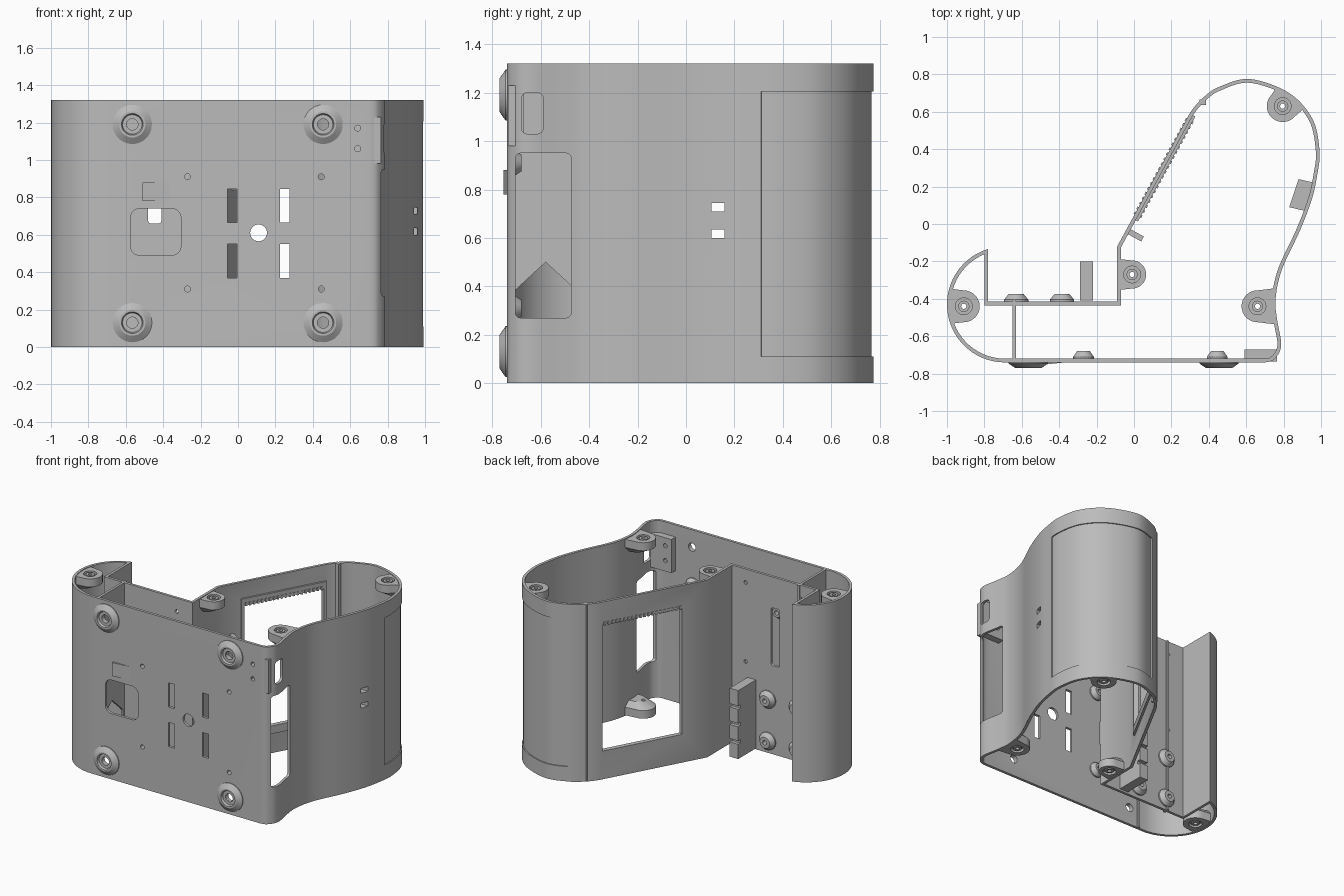
import bpy, bmesh, math
from mathutils import Vector

if "Cube" in bpy.data.objects:
    bpy.data.objects.remove(bpy.data.objects["Cube"])

H, T, FRONT = 1.32, 0.02, -0.74
grey = bpy.data.materials.new("matte_grey")
grey.use_nodes = True
grey.diffuse_color = (0.5, 0.5, 0.5, 1)
grey.node_tree.nodes["Principled BSDF"].inputs["Base Color"].default_value = (0.5, 0.5, 0.5, 1)

PLANES = {"xy": lambda u, v, w: (u, v, w),
          "xz": lambda u, v, w: (u, w, v),
          "yz": lambda u, v, w: (w, u, v)}


def finish(name, bm):
    bmesh.ops.recalc_face_normals(bm, faces=bm.faces[:])
    me = bpy.data.meshes.new(name)
    bm.to_mesh(me)
    bm.free()
    me.materials.append(grey)
    ob = bpy.data.objects.new(name, me)
    bpy.context.collection.objects.link(ob)
    return ob


def prism(name, pts, a, b, plane="xy", pts_b=None):
    bm = bmesh.new()
    lo = [bm.verts.new(PLANES[plane](p[0], p[1], a)) for p in pts]
    hi = [bm.verts.new(PLANES[plane](p[0], p[1], b)) for p in (pts_b or pts)]
    bm.faces.new(lo)
    bm.faces.new(hi)
    for i in range(len(lo)):
        j = (i + 1) % len(lo)
        bm.faces.new((lo[i], lo[j], hi[j], hi[i]))
    return finish(name, bm)


def lathe_y(name, x, z, y0, rings, n=32):
    """Closed ring profile (radius, depth along y) spun around a y axis."""
    bm = bmesh.new()
    loops = [[bm.verts.new((x + r * math.cos(k * math.tau / n), y0 + d,
                            z + r * math.sin(k * math.tau / n))) for k in range(n)] for r, d in rings]
    for i, a in enumerate(loops):
        b = loops[(i + 1) % len(loops)]
        for k in range(n):
            m = (k + 1) % n
            bm.faces.new((a[k], a[m], b[m], b[k]))
    return finish(name, bm)


def arc(cx, cy, r, a0, a1, n):
    return [(cx + r * math.cos(math.radians(a0 + (a1 - a0) * i / n)),
             cy + r * math.sin(math.radians(a0 + (a1 - a0) * i / n))) for i in range(n + 1)]


def circle(cx, cy, r, n=24):
    return arc(cx, cy, r, 0, 360, n)[:-1]


def rect(u0, v0, u1, v1, r=0):
    if not r:
        return [(u0, v0), (u1, v0), (u1, v1), (u0, v1)]
    return (arc(u0 + r, v0 + r, r, 180, 270, 6) + arc(u1 - r, v0 + r, r, 270, 360, 6)
            + arc(u1 - r, v1 - r, r, 0, 90, 6) + arc(u0 + r, v1 - r, r, 90, 180, 6))


def boolean(ob, cutter, op="DIFFERENCE", keep=False):
    mod = ob.modifiers.new("cut", "BOOLEAN")
    mod.object, mod.operation, mod.solver = cutter, op, "EXACT"
    bpy.context.view_layer.objects.active = ob
    bpy.ops.object.modifier_apply(modifier=mod.name)
    if not keep:
        bpy.data.objects.remove(cutter)


def cut(ob, pts, a, b, plane):
    boolean(ob, prism("cutter", pts, a, b, plane))


def spline(knots, n=8):
    out = []
    for a, b, c, d in zip(knots, knots[1:], knots[2:], knots[3:]):
        a, b, c, d = map(Vector, (a, b, c, d))
        for i in range(n):
            t = i / n
            out.append(tuple(0.5 * (2 * b + (c - a) * t + (2 * a - 5 * b + 4 * c - d) * t * t
                                    + (3 * b - a - 3 * c + d) * t ** 3)))
    return out + [knots[-2]]


def offset(path, d):
    out = []
    for i, p in enumerate(path):
        p, q, r = Vector(path[i - 1]), Vector(p), Vector(path[(i + 1) % len(path)])
        e, f = (q - p).normalized(), (r - q).normalized()
        n, m = Vector((-e.y, e.x)), Vector((-f.y, f.x))
        out.append(tuple(q + (n + m) * (d / (1 + n.dot(m)))))
    return out


# Outer outline, counter-clockwise from the tip of the small rounded end
bulge = arc(-0.69, -0.43, 0.31, 107, 270, 28)
sweep = spline([(0.55, -0.74), (0.70, -0.74), (0.757, -0.715), (0.787, -0.645), (0.765, -0.51),
                (0.757, -0.40), (0.79, -0.245), (0.885, -0.04), (0.95, 0.13), (0.98, 0.265),
                (0.992, 0.39), (0.955, 0.56), (0.83, 0.70), (0.62, 0.775), (0.46, 0.735),
                (0.375, 0.68), (0.297, 0.59), (0.2, 0.41)])
outline = bulge + sweep + [(-0.09, -0.12), (-0.09, -0.415), (-0.78, -0.415)]

shell = prism("shell_wall", outline, 0, H)
boolean(shell, prism("cutter", offset(outline, T), -0.1, H + 0.1))

# Shallow recessed panel around the large rounded end
outer, inner = offset(outline, -0.04), offset(outline, 0.008)
idx = [i for i, p in enumerate(outline) if p[1] > 0.31 and p[0] > 0.45]
cut(shell, [outer[i] for i in idx] + [inner[i] for i in reversed(idx)], 0.11, 1.205, "xy")


# Slanted wall helper: t runs along the wall, d goes inward
def slant(t0, t1, d0, d1):
    o, u, n = Vector((-0.09, -0.12)), Vector((0.479, 0.878)), Vector((0.878, -0.479))
    return [tuple(o + u * t + n * d) for t, d in ((t0, d0), (t1, d0), (t1, d1), (t0, d1))]


frame = prism("screen_frame", slant(0.17, 0.81, 0.015, 0.034), 0.15, 1.2)
for part in (shell, frame):
    cut(part, slant(0.19, 0.79, -0.1, 0.1), 0.21, 1.15, "xy")
for i in range(20):
    t = 0.195 + i * 0.03
    prism("screen_tooth", slant(t, t + 0.015, -0.006, 0.04), 1.145, 1.17)
prism("wall_peg", slant(0.085, 0.115, 0.01, 0.1), 0.84, 0.95)
prism("corner_rib", rect(0.35, 0.635, 0.385, 0.665), 0, H)

# Front openings
cut(shell, rect(-0.575, 0.49, -0.305, 0.74, 0.05), -0.8, -0.6, "xz")
for x in (-0.055, 0.225):
    for z in (0.37, 0.665):
        cut(shell, rect(x, z, x + 0.05, z + 0.18), -0.8, -0.6, "xz")
cut(shell, circle(0.11, 0.61, 0.045), -0.8, -0.6, "xz")

# Corner block with its two screw holes
block = prism("corner_block", rect(0.59, -0.735, 0.765, -0.67), 0.98, 1.23)
for z in (1.06, 1.17):
    for part in (shell, block):
        cut(part, circle(0.64, z, 0.016, 12), -0.8, -0.6, "xz")

# Side openings
cut(shell, rect(-0.68, 1.03, -0.59, 1.2, 0.025), 0.6, 1.1, "yz")
cut(shell, rect(-0.705, 0.27, -0.475, 0.95, 0.02), 0.7, 1.1, "yz")
bracket = prism("side_bracket", [(0.88, 0.24), (0.83, 0.09), (0.915, 0.07), (0.965, 0.22)], 0.55, 0.8)
for z in (0.6, 0.71):
    for part in (shell, bracket):
        cut(part, rect(0.105, z, 0.16, z + 0.035), 0.7, 1.1, "yz")

# Rear recess wall: slot and small holes
cut(shell, rect(-0.48, 0.66, -0.41, 1.09, 0.015), -0.5, -0.3, "xz")
for x in (-0.65, -0.2):
    for z in (0.63, 1.22):
        cut(shell, circle(x, z, 0.014, 12), -0.5, -0.3, "xz")

# Inner partition with a pointed doorway
partition = prism("inner_partition", rect(-0.65, -0.73, -0.632, -0.405), 0, H)
cut(partition, [(-0.71, -0.1), (-0.45, -0.1), (-0.45, 0.38), (-0.58, 0.5), (-0.71, 0.38)], -0.8, -0.5, "yz")

# Feet on the front, each with a stepped bore
for x in (-0.565, 0.455):
    for z in (0.13, 1.19):
        cut(shell, circle(x, z, 0.03), -0.8, -0.6, "xz")
        lathe_y("foot", x, z, FRONT, [(0.03, 0.005), (0.105, 0.005), (0.105, -0.006), (0.07, -0.03),
                                      (0.058, -0.03), (0.052, -0.014), (0.03, -0.014)])

# Standoffs on the insides of both flat walls
for x, z, y, r in [(x, z, FRONT + T, 0.055) for x in (-0.27, 0.445) for z in (0.31, 0.91)] + \
                  [(x, z, -0.415, 0.065) for x in (-0.63, -0.385) for z in (0.09, 0.40)]:
    if y < -0.5:
        cut(shell, circle(x, z, 0.016, 16), -0.8, -0.6, "xz")
    lathe_y("standoff", x, z, y, [(0.016, -0.002), (r, -0.002), (r, 0.01), (r * 0.62, 0.04), (0.016, 0.04)])

# Notched cable holder and front clip
holder = prism("cable_holder", rect(-0.29, -0.41, -0.22, -0.2), 0.01, 0.52)
for z in (0.12, 0.25, 0.38):
    cut(holder, rect(-0.225, z, -0.1, z + 0.025), -0.4, -0.1, "yz")
prism("front_clip", [(-0.51, -0.735), (-0.51, -0.755), (-0.37, -0.74), (-0.37, -0.735)], 0.78, 0.88)

# Screw bosses at both ends, trimmed to the outline
trim = prism("trim", offset(outline, 0.006), -0.1, H + 0.1)
for x, y, ang, r in ((0.795, 0.63, 48, 0.085), (-0.91, -0.44, 180, 0.085),
                     (0.66, -0.44, 0, 0.085), (-0.01, -0.27, 180, 0.075)):
    u = Vector((math.cos(math.radians(ang)), math.sin(math.radians(ang))))
    v = Vector((-u.y, u.x))
    base = Vector((x, y))
    pts = arc(x, y, r, ang + 90, ang + 270, 16) + [tuple(base + u * 0.14 - v * r * 1.2),
                                                 tuple(base + u * 0.14 + v * r * 1.2)]
    small = [tuple(base + u * 0.14 + (Vector(p) - base - u * 0.14) * 0.65) for p in pts]
    for z0, s in ((H - 0.005, -1), (0.005, 1)):
        boss = prism("screw_boss", pts, z0, z0 + s * 0.06)
        taper = prism("boss_taper", pts, z0 + s * 0.06, z0 + s * 0.1, "xy", small)
        for part in (boss, taper):
            boolean(part, trim, "INTERSECT", True)
            cut(part, circle(x, y, 0.014, 16), -0.1, H + 0.1, "xy")
        cut(boss, circle(x, y, 0.045), z0 - s * 0.05, z0 + s * 0.02, "xy")
        collar = prism("boss_collar", circle(x, y, 0.03), z0 + s * 0.004, z0 + s * 0.03)
        cut(collar, circle(x, y, 0.014, 16), -0.1, H + 0.1, "xy")
bpy.data.objects.remove(trim)

# Smooth shading with sharp edges kept
for ob in bpy.context.scene.objects:
    ob.select_set(ob.type == "MESH")
bpy.context.view_layer.objects.active = shell
bpy.ops.object.shade_smooth_by_angle(angle=math.radians(30))
